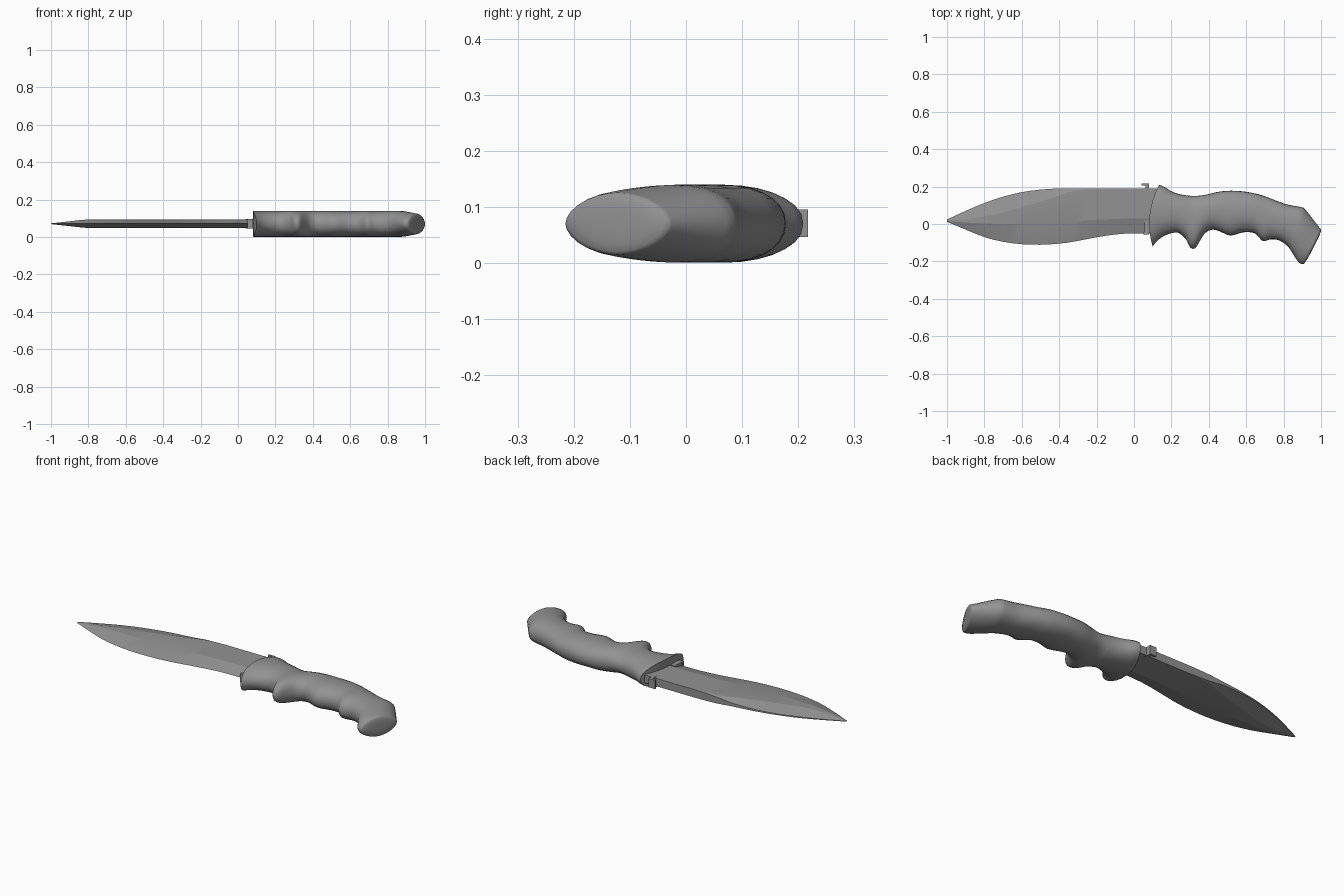
import bpy, bmesh, math
from mathutils import Vector

ZC = 0.071
grey = bpy.data.materials.new("dark_grey")
grey.diffuse_color = (0.29, 0.29, 0.29, 1)


def make_object(name, rings, smooth=None):
    """Loft closed rings; both ends are closed with strips across the ring."""
    bm = bmesh.new()
    vs = [[bm.verts.new(p) for p in r] for r in rings]
    n = len(rings[0])
    for a, b in zip(vs, vs[1:]):
        for k in range(n):
            bm.faces.new((a[k], a[(k + 1) % n], b[(k + 1) % n], b[k]))
    for r in (vs[0], vs[-1]):
        for k in range((n + 1) // 2):
            quad = []
            for i in (k, k + 1, n - k - 1, (n - k) % n):
                if r[i % n] not in quad:
                    quad.append(r[i % n])
            if len(quad) > 2:
                bm.faces.new(quad)
    bmesh.ops.recalc_face_normals(bm, faces=bm.faces)
    me = bpy.data.meshes.new(name)
    bm.to_mesh(me)
    bm.free()
    me.materials.append(grey)
    ob = bpy.data.objects.new(name, me)
    bpy.context.collection.objects.link(ob)
    if smooth:
        bpy.ops.object.select_all(action='DESELECT')
        ob.select_set(True)
        bpy.context.view_layer.objects.active = ob
        bpy.ops.object.shade_smooth_by_angle(angle=math.radians(smooth))
    return ob


def spline(pts, steps):
    """Catmull-Rom through tuples of any length."""
    pts = [Vector(p) for p in pts]
    out = []
    for i in range(len(pts) - 1):
        p0, p1, p2 = pts[max(i - 1, 0)], pts[i], pts[i + 1]
        p3 = pts[min(i + 2, len(pts) - 1)]
        for s in range(steps):
            t = s / steps
            out.append(0.5 * (2 * p1 + (p2 - p0) * t
                              + (2 * p0 - 5 * p1 + 4 * p2 - p3) * t * t
                              + (3 * p1 - p0 - 3 * p2 + p3) * t ** 3))
    return out + [pts[-1]]


def lookup(curve, x):
    for a, b in zip(curve, curve[1:]):
        if x <= b[0]:
            t = max(0, (x - a[0]) / max(b[0] - a[0], 1e-6))
            return a[1] + (b[1] - a[1]) * t
    return curve[-1][1]


def box(name, x0, x1, y0, y1, z0, z1):
    make_object(name, [[(x, y0, z0), (x, y1, z0), (x, y1, z1), (x, y0, z1)]
                       for x in (x0, x1)])


# Blade: x, edge y, ridge y, false-edge ridge y, spine y, spine half thickness, half thickness
blade = [
    (-1.0, 0.012, 0.016, 0.020, 0.024, 0.001, 0.002),
    (-0.9, -0.030, 0.008, 0.025, 0.070, 0.002, 0.013),
    (-0.8, -0.070, 0.003, 0.040, 0.112, 0.003, 0.023),
    (-0.7, -0.095, 0.000, 0.062, 0.146, 0.003, 0.023),
    (-0.6, -0.108, 0.000, 0.090, 0.170, 0.004, 0.023),
    (-0.5, -0.111, 0.002, 0.120, 0.184, 0.006, 0.023),
    (-0.4, -0.105, 0.008, 0.152, 0.190, 0.010, 0.023),
    (-0.32, -0.094, 0.014, 0.178, 0.190, 0.018, 0.023),
    (-0.2, -0.071, 0.022, 0.186, 0.189, 0.022, 0.023),
    (-0.1, -0.056, 0.027, 0.186, 0.189, 0.022, 0.023),
    (0.0, -0.050, 0.029, 0.186, 0.189, 0.022, 0.023),
    (0.13, -0.050, 0.030, 0.186, 0.189, 0.022, 0.023),
]
rings = []
for x, e, r, s, t, ht, h in spline(blade, 2):
    rings.append([(x, e, ZC), (x, r, ZC + h), (x, s, ZC + h), (x, t, ZC + ht),
                  (x, t, ZC - ht), (x, s, ZC - h), (x, r, ZC - h)])
make_object("blade", rings, 12)

# Handle: back outline, then belly outline with the back x paired to each point
back = spline([(0.134, 0.209), (0.16, 0.2), (0.2, 0.175), (0.25, 0.158), (0.32, 0.15),
               (0.38, 0.156), (0.45, 0.172), (0.52, 0.178), (0.6, 0.172), (0.68, 0.155),
               (0.76, 0.125), (0.82, 0.104), (0.895, 0.09), (0.915, 0.078),
               (0.965, 0.015), (1.0, -0.03)], 4)
belly = [
    (0.10, -0.12, 0.134), (0.13, -0.085, 0.15), (0.17, -0.06, 0.18), (0.22, -0.045, 0.222),
    (0.25, -0.055, 0.25), (0.28, -0.085, 0.28), (0.295, -0.118, 0.295), (0.315, -0.133, 0.315),
    (0.335, -0.12, 0.335), (0.36, -0.077, 0.36), (0.385, -0.045, 0.385), (0.42, -0.03, 0.42),
    (0.46, -0.04, 0.46), (0.515, -0.062, 0.515), (0.58, -0.045, 0.58), (0.635, -0.046, 0.64),
    (0.66, -0.062, 0.665), (0.69, -0.092, 0.70), (0.725, -0.083, 0.74), (0.76, -0.083, 0.785),
    (0.79, -0.095, 0.83), (0.82, -0.117, 0.88), (0.845, -0.152, 0.92), (0.87, -0.192, 0.96),
    (0.888, -0.211, 0.983), (0.905, -0.215, 1.0),
]
N = 28
rings = []
for xb, yb, xt in spline(belly, 3):
    yt = lookup(back, xt)
    bow = 0.034 * max(0, 1 - (xt - 0.134) / 0.12)   # concave front face
    butt = max(0, (xt - 0.9) / 0.1)
    half = 0.0695 - 0.014 * butt ** 1.5
    e = 0.9 + 0.2 * butt
    ring = []
    for k in range(N):
        a = 2 * math.pi * k / N
        c, s = math.cos(a), math.sin(a)
        u = math.copysign(abs(c) ** e, c)
        w = math.copysign(abs(s) ** e, s)
        f = (u + 1) / 2
        ring.append(Vector((xb + (xt - xb) * f - bow * (1 - u * u),
                            yb + (yt - yb) * f, 0.07 + half * w)))
    rings.append(ring)
# Rounded butt end
last = rings[-1]
mid = sum(last, Vector()) / N
out = Vector((0.89, -0.45, 0))
for scale, push in ((0.9, 0.004), (0.65, 0.007), (0.3, 0.008)):
    rings.append([mid + (p - mid) * scale + out * push for p in last])
make_object("handle", rings, 66)

# Small guard fittings between blade and handle
z0, z1 = ZC - 0.0245, ZC + 0.0245
box("guard_upper_post", 0.062, 0.08, 0.17, 0.21, z0, z1)
box("guard_upper_hook", 0.04, 0.08, 0.205, 0.217, z0, z1)
box("guard_lower_post", 0.055, 0.10, -0.045, 0.02, z0, z1)
box("guard_lower_foot", 0.05, 0.08, -0.055, -0.042, z0, z1)
